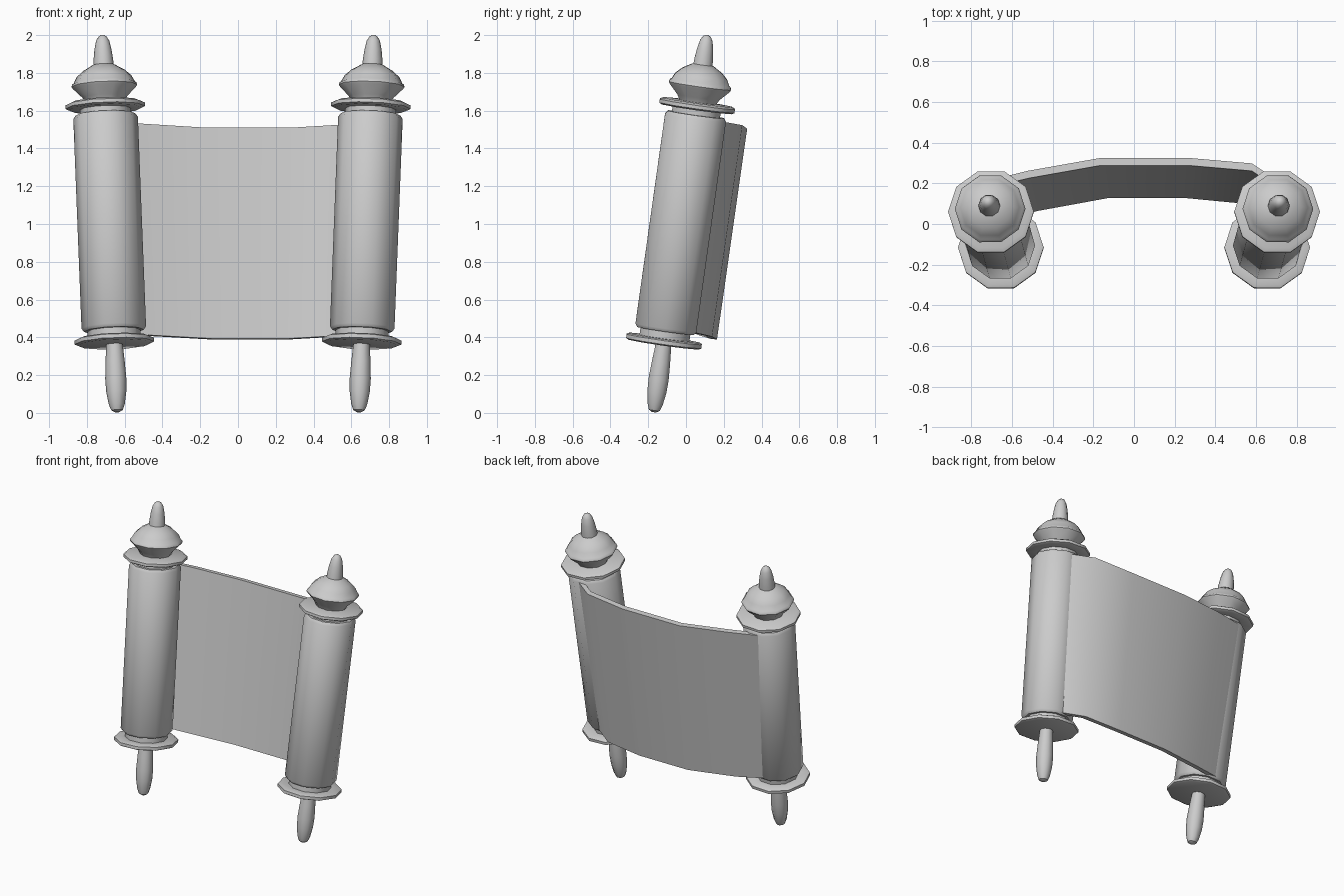
import bpy, bmesh, math
from mathutils import Vector

if "Cube" in bpy.data.objects:
    bpy.data.objects.remove(bpy.data.objects["Cube"])

SIDES = 10


def finish(name, bm, angle):
    bmesh.ops.recalc_face_normals(bm, faces=bm.faces)
    me = bpy.data.meshes.new(name)
    bm.to_mesh(me)
    bm.free()
    ob = bpy.data.objects.new(name, me)
    bpy.context.collection.objects.link(ob)
    bpy.ops.object.select_all(action='DESELECT')
    ob.select_set(True)
    bpy.context.view_layer.objects.active = ob
    bpy.ops.object.shade_smooth_by_angle(angle=math.radians(angle))
    return ob


def turned(name, profile, side):
    """Ten-sided turned part along the leaning rod axis; profile is (radius, height)."""
    base, tip = Vector((side * 0.64, -0.17, 0)), Vector((side * 0.718, 0.112, 2))
    axis = tip - base
    rot = Vector((0, 0, 1)).rotation_difference(axis)
    bm = bmesh.new()
    rings = []
    for r, h in profile:
        centre = base + axis * (h / 2)
        ring = []
        for i in range(SIDES):
            a = math.tau * i / SIDES
            if side < 0:
                a = math.pi - a
            ring.append(bm.verts.new(centre + rot @ Vector((r * math.cos(a), r * math.sin(a), 0))))
        rings.append(ring)
    for lo, hi in zip(rings, rings[1:]):
        for i in range(SIDES):
            j = (i + 1) % SIDES
            bm.faces.new((lo[i], lo[j], hi[j], hi[i]))
    bm.faces.new(rings[0])
    bm.faces.new(rings[-1])
    return finish(name, bm, 38)


parts = {
    # lower grip
    "handle": [(0.012, 0.004), (0.03, 0.014), (0.042, 0.045), (0.053, 0.11),
               (0.056, 0.18), (0.051, 0.27), (0.043, 0.37)],
    # lower plate with collar
    "lower_plate": [(0.195, 0.363), (0.211, 0.37), (0.211, 0.39), (0.195, 0.397),
                    (0.14, 0.397), (0.14, 0.45)],
    # rolled parchment
    "roll": [(0.158, 0.435), (0.171, 0.452), (0.171, 1.562), (0.158, 1.58)],
    # upper collar and plate
    "upper_plate": [(0.135, 1.57), (0.135, 1.609), (0.195, 1.609), (0.211, 1.617),
                    (0.211, 1.635), (0.19, 1.645)],
    # flared cap with domed top
    "cap": [(0.10, 1.64), (0.118, 1.672), (0.168, 1.722), (0.174, 1.732), (0.17, 1.744),
            (0.162, 1.75), (0.145, 1.782), (0.112, 1.812), (0.06, 1.842), (0.03, 1.846)],
    # pointed finial
    "finial": [(0.054, 1.835), (0.052, 1.87), (0.045, 1.925), (0.035, 1.97),
               (0.022, 1.992), (0.008, 2.0)],
}
for side, label in ((-1, "left"), (1, "right")):
    for part, profile in parts.items():
        turned(f"{label}_{part}", profile, side)

# open parchment sheet: (top x, outer top y, top z, bottom x, bottom z)
path = [(-0.75, 0.205, 1.54, -0.69, 0.43), (-0.52, 0.262, 1.527, -0.47, 0.407),
        (-0.17, 0.324, 1.505, -0.13, 0.388), (0.28, 0.324, 1.505, 0.26, 0.388),
        (0.58, 0.298, 1.523, 0.53, 0.404), (0.72, 0.205, 1.54, 0.67, 0.425)]
bm = bmesh.new()
cols = []
for xt, y, zt, xb, zb in path:
    cols.append([bm.verts.new(c) for c in (
        (xb, y - 0.16, zb), (xt, y, zt),
        (xt, y - 0.037, zt + 0.005), (xb, y - 0.197, zb + 0.005))])
for a, b in zip(cols, cols[1:]):
    for i in range(4):
        j = (i + 1) % 4
        bm.faces.new((a[i], a[j], b[j], b[i]))
bm.faces.new(cols[0])
bm.faces.new(cols[-1])
finish("parchment_sheet", bm, 40)
